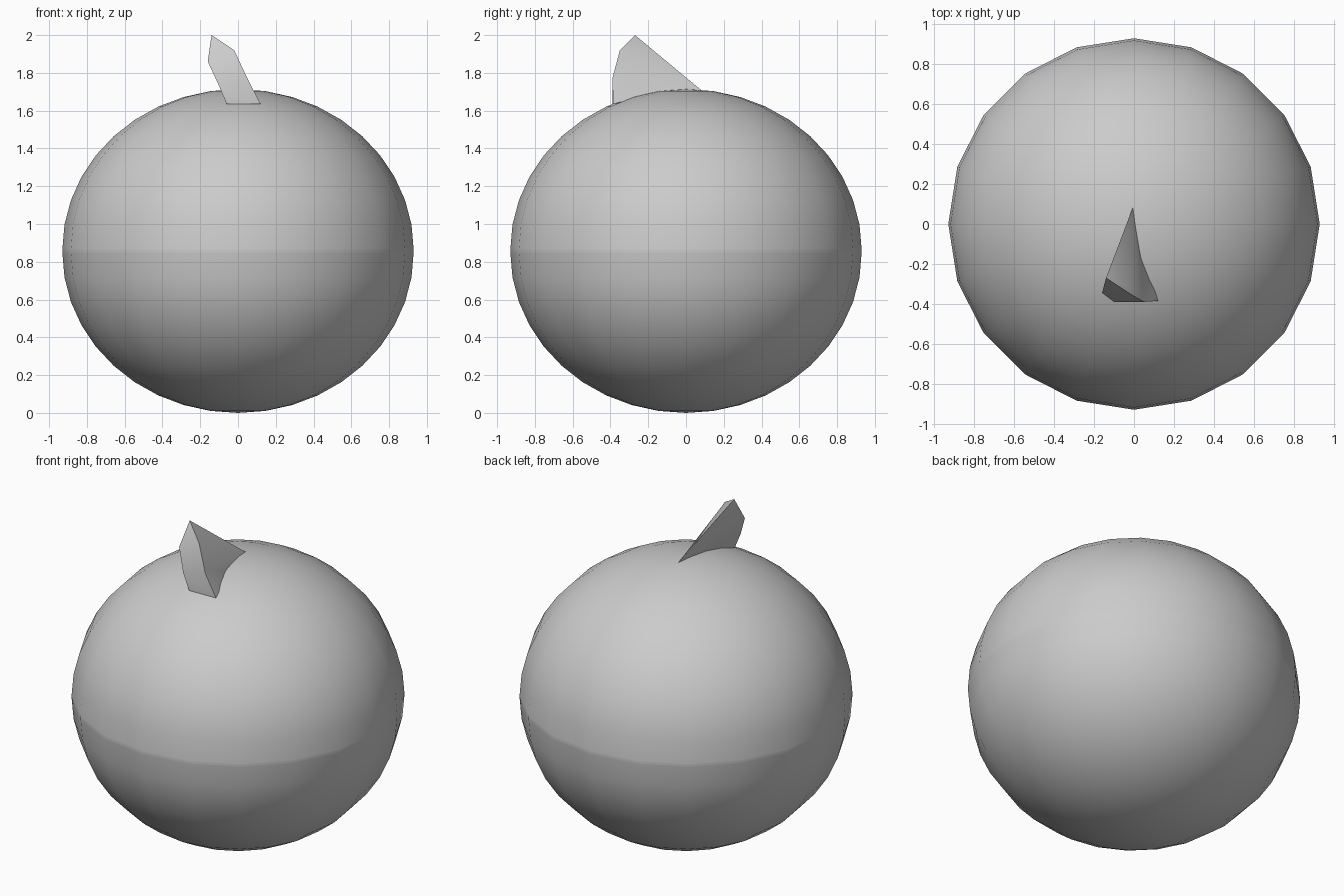
import bpy, bmesh
from math import sin, cos, pi, radians

if "Cube" in bpy.data.objects:
    bpy.data.objects.remove(bpy.data.objects["Cube"])

RADIUS, HALF_H, MID, SEAM = 0.93, 0.857, 0.857, 0.007


def add_object(name, bm, smooth_angle):
    bmesh.ops.recalc_face_normals(bm, faces=bm.faces)
    mesh = bpy.data.meshes.new(name)
    bm.to_mesh(mesh)
    bm.free()
    obj = bpy.data.objects.new(name, mesh)
    bpy.context.collection.objects.link(obj)
    bpy.ops.object.select_all(action='DESELECT')
    obj.select_set(True)
    bpy.context.view_layer.objects.active = obj
    bpy.ops.object.shade_smooth_by_angle(angle=radians(smooth_angle))
    return obj


def lathe(name, profile, segments=20):
    bm = bmesh.new()
    verts = [bm.verts.new((r, 0, z)) for r, z in profile]
    edges = [bm.edges.new(pair) for pair in zip(verts, verts[1:])]
    bmesh.ops.spin(bm, geom=verts + edges, cent=(0, 0, 0), axis=(0, 0, 1),
                   angle=2 * pi, steps=segments, use_duplicate=False)
    bmesh.ops.remove_doubles(bm, verts=bm.verts, dist=0.0005)
    return add_object(name, bm, 40)


# Slightly flattened round body: two half shells and a thin seam band
for name, side in (("upper_shell", 1), ("lower_shell", -1)):
    arc = [(RADIUS * cos(i * pi / 20),
            MID + side * (SEAM + (HALF_H - SEAM) * sin(i * pi / 20)))
           for i in range(11)]
    lathe(name, arc)
lathe("seam_band", [(RADIUS, MID - SEAM), (RADIUS, MID + SEAM)])

# Leaning fin: broad front panel, thin right rim, sides tapering to the back
points = {
    "tip": (-0.14, -0.27, 2.0), "back": (-0.005, 0.085, 1.705),
    "l1": (-0.16, -0.345, 1.86), "l2": (-0.10, -0.39, 1.73), "l3": (-0.06, -0.39, 1.635),
    "r1": (-0.02, -0.35, 1.92), "r2": (0.05, -0.39, 1.77), "r3": (0.12, -0.385, 1.635),
    "s1": (-0.025, -0.315, 1.91), "s2": (0.04, -0.36, 1.78), "s3": (0.11, -0.35, 1.645),
    "ml": (-0.03, -0.15, 1.68), "mr": (0.035, -0.14, 1.68),
}
faces = ["tip l1 r1", "l1 l2 r2 r1", "l2 l3 r3 r2",
         "tip r1 s1", "r1 r2 s2 s1", "r2 r3 s3 s2",
         "tip s1 back", "s1 s2 back", "s2 mr back", "s2 s3 mr",
         "tip back l1", "l1 back ml", "l1 ml l2", "l2 ml l3",
         "back mr ml", "ml mr s3", "ml s3 r3 l3"]
bm = bmesh.new()
v = {k: bm.verts.new(p) for k, p in points.items()}
for f in faces:
    bm.faces.new([v[k] for k in f.split()])
add_object("top_fin", bm, 35)
